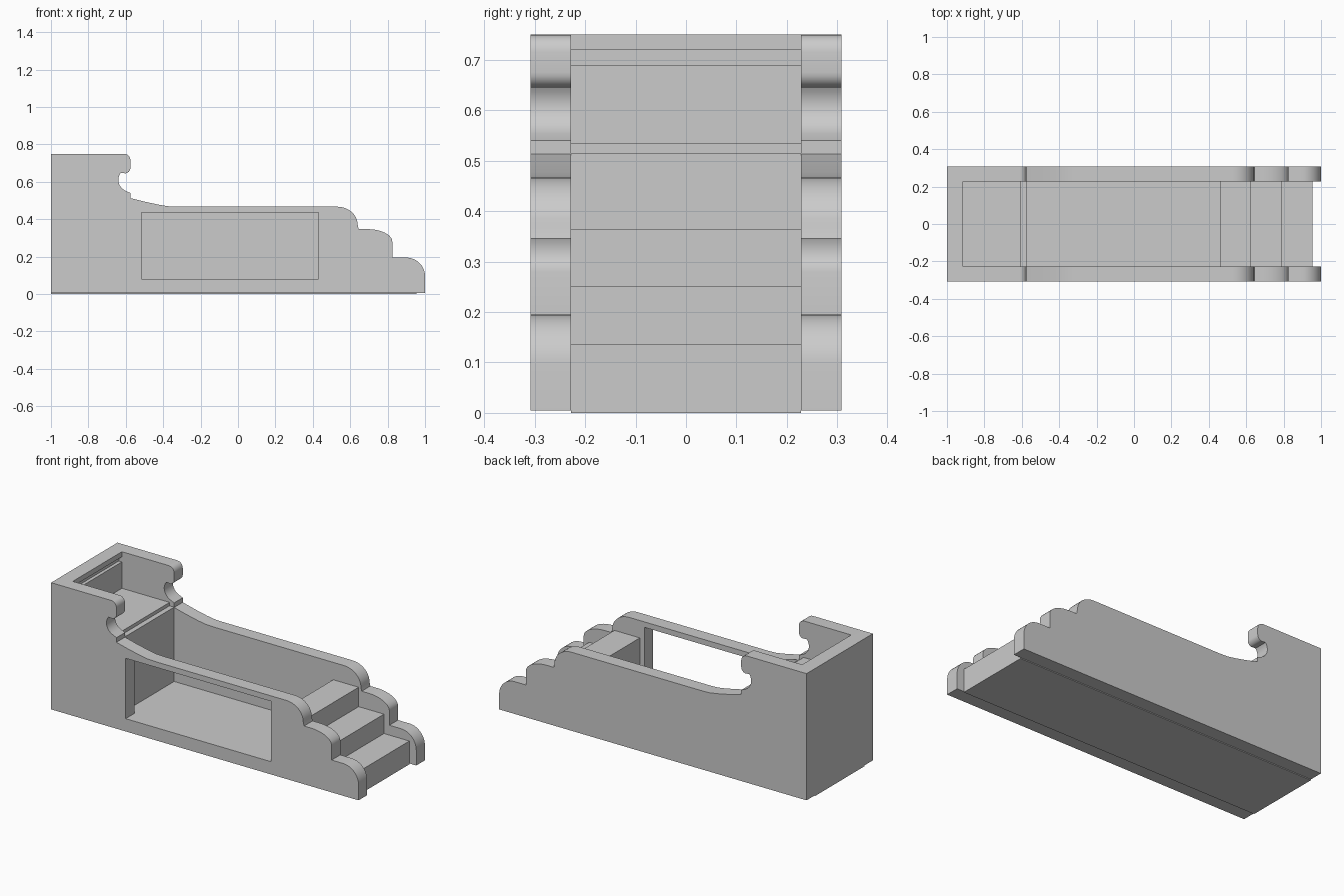
import bpy, bmesh, math
from mathutils import Vector

if "Cube" in bpy.data.objects:
    bpy.data.objects.remove(bpy.data.objects["Cube"])

INNER, OUTER = 0.228, 0.308


def arc(cx, cz, rx, rz, a0, a1, n=10):
    """Points of an elliptical arc, angles in degrees."""
    pts = []
    for i in range(n + 1):
        a = math.radians(a0 + (a1 - a0) * i / n)
        pts.append((cx + rx * math.cos(a), cz + rz * math.sin(a)))
    return pts


def slab(name, outlines, y0, y1):
    """Extrude closed XZ outlines (later ones are holes) from y0 to y1."""
    cu = bpy.data.curves.new(name, 'CURVE')
    cu.dimensions = '2D'
    cu.fill_mode = 'BOTH'
    cu.extrude = (y1 - y0) / 2
    for pts in outlines:
        sp = cu.splines.new('POLY')
        sp.points.add(len(pts) - 1)
        for p, (x, z) in zip(sp.points, pts):
            p.co = (x, z, 0, 1)
        sp.use_cyclic_u = True
    ob = bpy.data.objects.new(name, cu)
    bpy.context.collection.objects.link(ob)
    ob.location.y = (y0 + y1) / 2
    ob.rotation_euler.x = math.pi / 2
    bpy.ops.object.select_all(action='DESELECT')
    ob.select_set(True)
    bpy.context.view_layer.objects.active = ob
    bpy.ops.object.convert(target='MESH')
    ob = bpy.context.object
    ob.name = name
    # weld caps to walls
    bm = bmesh.new()
    bm.from_mesh(ob.data)
    bmesh.ops.remove_doubles(bm, verts=bm.verts, dist=1e-5)
    bmesh.ops.recalc_face_normals(bm, faces=bm.faces)
    bm.to_mesh(ob.data)
    bm.free()
    bpy.ops.object.shade_smooth_by_angle(angle=math.radians(30))
    return ob


# side panel outline: tall back, notch, dipped rail, three rounded steps
side = [(-1, 0.005), (-1, 0.75)]
side += arc(-0.61, 0.715, 0.035, 0.035, 90, 0, 6)
side += arc(-0.605, 0.675, 0.03, 0.03, 0, -80, 6)
side += arc(-0.57, 0.61, 0.07, 0.065, 145, 240, 8)
side += [(-0.575, 0.54), (-0.575, 0.513), (-0.50, 0.494), (-0.42, 0.477),
         (-0.37, 0.469), (-0.32, 0.467)]
side += arc(0.53, 0.37, 0.11, 0.097, 90, 0)
side += [(0.645, 0.347)]
side += arc(0.69, 0.28, 0.135, 0.067, 90, 0)
side += [(0.825, 0.195)]
side += arc(0.90, 0.095, 0.10, 0.10, 90, 0)
side += [(1, 0.005)]

# only the front panel has a window
window = [(-0.515, 0.08), (0.43, 0.08), (0.43, 0.435), (-0.515, 0.435)]
slab("front_panel", [side, window], -OUTER, -INNER)
slab("back_panel", [side], INNER, OUTER)

# core between the panels: headwall with groove, raised deck, floor, steps
core = [(-1, 0), (-1, 0.75), (-0.915, 0.75), (-0.915, 0.72), (-0.935, 0.72),
        (-0.935, 0.69), (-0.915, 0.69), (-0.915, 0.535), (-0.605, 0.535),
        (-0.605, 0.515), (-0.575, 0.515), (-0.575, 0.078), (0.46, 0.078)]
x = 0.46
for z in (0.365, 0.251, 0.137):
    core += [(x, z), (x + 0.165, z)]
    x += 0.165
core += [(x, 0)]
slab("deck_floor_and_steps", [core], -INNER, INNER)
